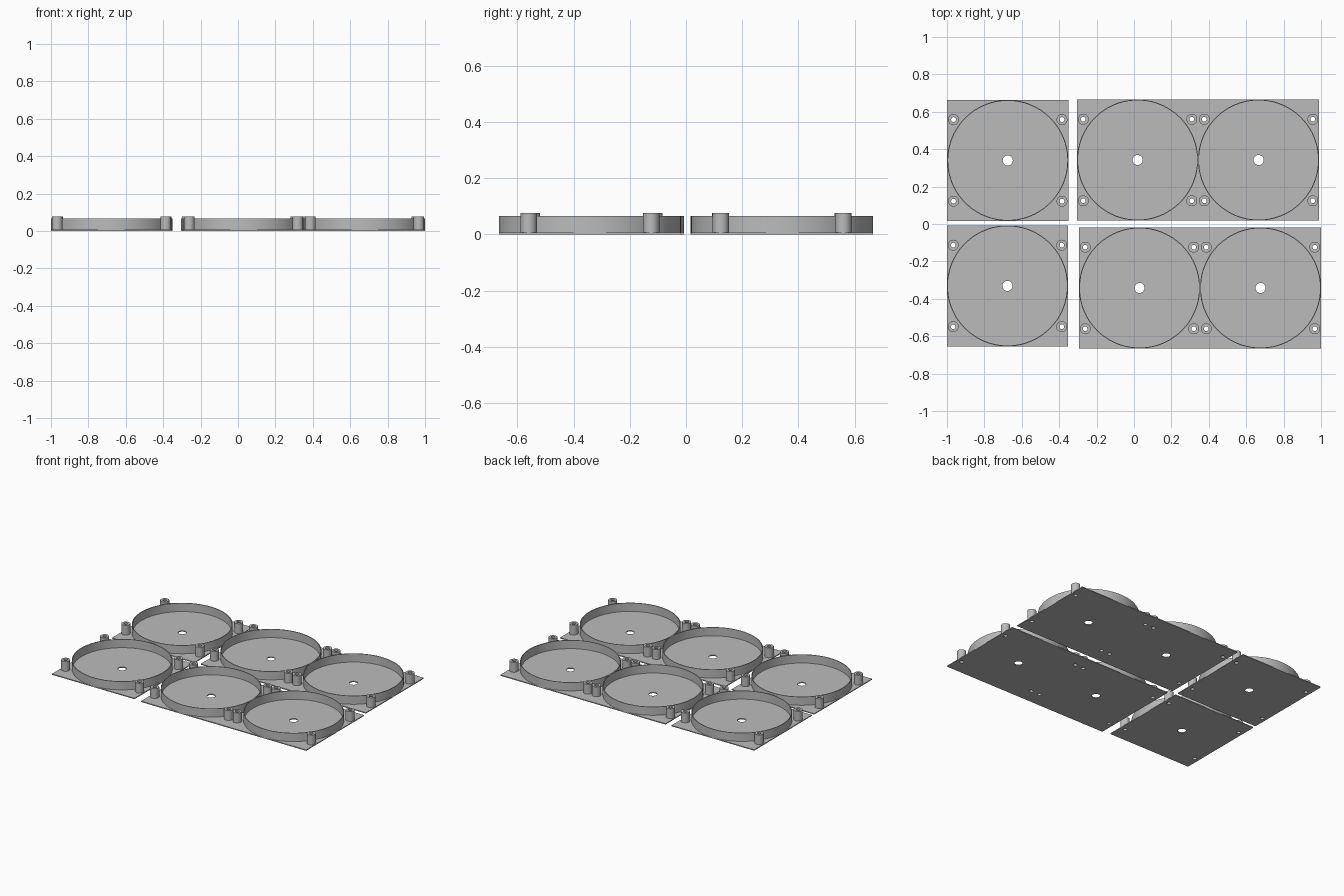
import bpy, bmesh, math

if "Cube" in bpy.data.objects:
    bpy.data.objects.remove(bpy.data.objects["Cube"])

TILE = 0.647                 # tile size, also the spacing of the cups
PLATE_H, RING_H, POST_H = 0.0065, 0.066, 0.076
RING_R, WALL = 0.3235, 0.005
POST_R, BORE_R, HUB_R = 0.029, 0.013, 0.027
POST_DX, POST_DY = 0.290, 0.218

grey = bpy.data.materials.new("mid grey")
grey.diffuse_color = (0.5, 0.5, 0.5, 1)
grey.use_nodes = True
grey.node_tree.nodes["Principled BSDF"].inputs["Base Color"].default_value = grey.diffuse_color


def circle(cx, cy, r, n):
    return [(cx + r * math.cos(2 * math.pi * i / n),
             cy + r * math.sin(2 * math.pi * i / n)) for i in range(n)]


def extrude(name, loops, z0, z1):
    """Solid from a flat outline (first loop) with holes (other loops)."""
    curve = bpy.data.curves.new(name, 'CURVE')
    curve.dimensions = '2D'
    curve.fill_mode = 'BOTH'
    curve.extrude = (z1 - z0) / 2
    for loop in loops:
        s = curve.splines.new('POLY')
        s.points.add(len(loop) - 1)
        for p, (x, y) in zip(s.points, loop):
            p.co = (x, y, 0, 1)
        s.use_cyclic_u = True
    tmp = bpy.data.objects.new(name + "_outline", curve)
    bpy.context.collection.objects.link(tmp)
    dg = bpy.context.evaluated_depsgraph_get()
    mesh = bpy.data.meshes.new_from_object(tmp.evaluated_get(dg))
    bpy.data.objects.remove(tmp)

    # weld caps to walls and lift to height
    bm = bmesh.new()
    bm.from_mesh(mesh)
    bmesh.ops.remove_doubles(bm, verts=bm.verts, dist=1e-5)
    bmesh.ops.translate(bm, verts=bm.verts, vec=(0, 0, (z0 + z1) / 2))
    bmesh.ops.recalc_face_normals(bm, faces=bm.faces)
    bm.to_mesh(mesh)
    bm.free()
    mesh.materials.clear()
    mesh.materials.append(grey)
    ob = bpy.data.objects.new(name, mesh)
    bpy.context.collection.objects.link(ob)
    bpy.ops.object.select_all(action='DESELECT')
    ob.select_set(True)
    bpy.context.view_layer.objects.active = ob
    bpy.ops.object.shade_smooth_by_angle(angle=math.radians(30))
    return ob


def tray(name, cx, cy, cups):
    """Plate with a row of round cups; (cx, cy) is the first cup's centre."""
    h = TILE / 2
    x0, x1 = cx - h, cx + h + TILE * (cups - 1)
    plate = [[(x0, cy - h), (x1, cy - h), (x1, cy + h), (x0, cy + h)]]
    for i in range(cups):
        x = cx + i * TILE
        # drain hole and screw holes in the plate
        plate.append(circle(x, cy, HUB_R, 32))
        posts = [(x + sx * POST_DX, cy + sy * POST_DY)
                 for sx in (-1, 1) for sy in (-1, 1)]
        plate += [circle(px, py, BORE_R, 24) for px, py in posts]
        # round wall
        extrude(f"{name}_ring_{i + 1}",
                [circle(x, cy, RING_R, 96), circle(x, cy, RING_R - WALL, 96)],
                PLATE_H, RING_H)
        # hollow screw posts
        for k, (px, py) in enumerate(posts):
            extrude(f"{name}_post_{i + 1}_{k + 1}",
                    [circle(px, py, POST_R, 32), circle(px, py, BORE_R, 24)],
                    PLATE_H, POST_H)
    extrude(f"{name}_plate", plate, 0, PLATE_H)


tray("back_single_tray", -0.675, 0.340, 1)
tray("front_single_tray", -0.6765, -0.331, 1)
tray("back_double_tray", 0.019, 0.342, 2)
tray("front_double_tray", 0.0295, -0.342, 2)
